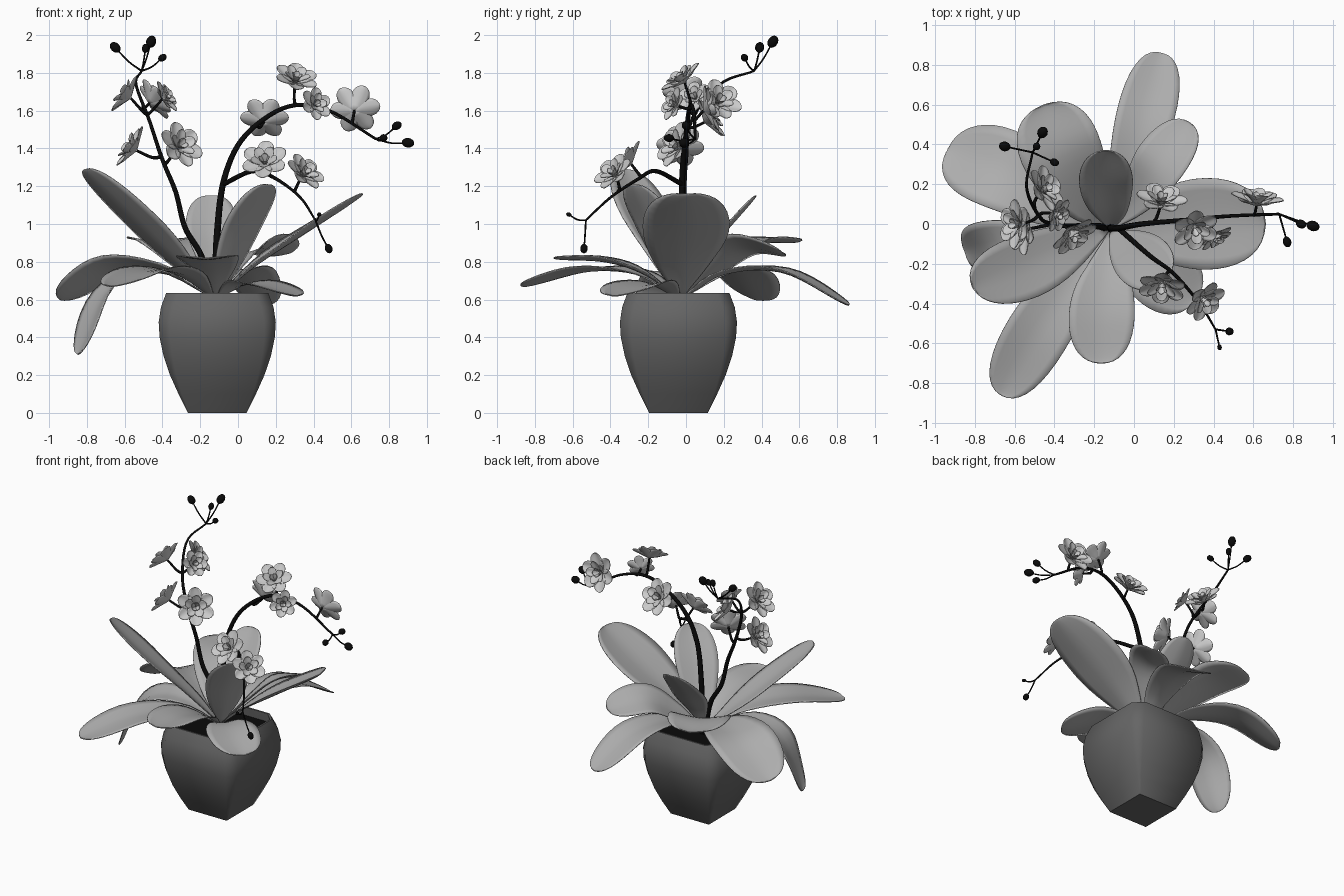
import bpy, bmesh, math
from mathutils import Vector as V

if "Cube" in bpy.data.objects:
    bpy.data.objects.remove(bpy.data.objects["Cube"])


def material(name, g):
    m = bpy.data.materials.new(name)
    m.diffuse_color = (g, g, g, 1)
    m.use_nodes = True
    m.node_tree.nodes["Principled BSDF"].inputs["Base Color"].default_value = m.diffuse_color
    return m


DARK = material("dark_stem", .003)
POT = material("pot_grey", .13)
LEAF = material("leaf_grey", .42)
PETAL = material("petal_grey", .72)


def finish(name, bm, smooth=True, thick=0, mat=None):
    bmesh.ops.recalc_face_normals(bm, faces=bm.faces[:])
    me = bpy.data.meshes.new(name)
    bm.to_mesh(me)
    bm.free()
    for p in me.polygons:
        p.use_smooth = smooth
    ob = bpy.data.objects.new(name, me)
    bpy.context.collection.objects.link(ob)
    if mat:
        me.materials.clear()
        me.materials.append(mat)
    if thick:
        m = ob.modifiers.new("thickness", "SOLIDIFY")
        m.thickness = thick
        m.offset = 0
    return ob


def spline(pts, t):
    """Catmull-Rom point at t in 0..1"""
    p = [V(q) for q in pts]
    p = [2 * p[0] - p[1]] + p + [2 * p[-1] - p[-2]]
    n = len(pts) - 1
    i = min(int(t * n), n - 1)
    u = t * n - i
    a, b, c, d = p[i:i + 4]
    return 0.5 * (2 * b + (c - a) * u + (2 * a - 5 * b + 4 * c - d) * u * u + (3 * b - a - 3 * c + d) * u ** 3)


def blade(bm, pts, width, up, power=1.1, fold=0.15, nu=18, nv=8, blunt=.44):
    """Rounded leaf or petal swept along a centre line"""
    peak = power / (power + blunt)
    top = peak ** power * (1 - peak) ** blunt
    rows = []
    for i in range(nu + 1):
        t = 0.02 + 0.9799 * math.sin(math.pi / 2 * i / nu)
        p = spline(pts, t)
        tan = (spline(pts, min(t + .01, 1)) - spline(pts, t - .01)).normalized()
        side = tan.cross(V(up)).normalized()
        nor = side.cross(tan)
        w = width / 2 * t ** power * (1 - t) ** blunt / top
        rows.append([bm.verts.new(p + side * w * s + nor * w * fold * (abs(s) ** 1.4 - 0.4))
                     for s in [2 * j / nv - 1 for j in range(nv + 1)]])
    for a, b in zip(rows, rows[1:]):
        for j in range(nv):
            bm.faces.new((a[j], a[j + 1], b[j + 1], b[j]))


def tube(name, pts, r0, r1, n=24):
    cu = bpy.data.curves.new(name, "CURVE")
    cu.dimensions = "3D"
    cu.bevel_depth = 1
    cu.bevel_resolution = 2
    cu.use_fill_caps = True
    s = cu.splines.new("POLY")
    s.points.add(n)
    for i, q in enumerate(s.points):
        q.co = (*spline(pts, i / n), 1)
        q.radius = r0 + (r1 - r0) * i / n
    ob = bpy.data.objects.new(name, cu)
    bpy.context.collection.objects.link(ob)
    me = bpy.data.meshes.new_from_object(ob.evaluated_get(bpy.context.evaluated_depsgraph_get()))
    bpy.data.objects.remove(ob)
    bm = bmesh.new()
    bm.from_mesh(me)
    bpy.data.meshes.remove(me)
    return finish(name, bm, mat=DARK)


# Pot: square foot, corners chamfer progressively towards the rim
def ring(bm, z, h, c):
    k = h - c
    xy = [(h, -k), (h, k), (k, h), (-k, h), (-h, k), (-h, -k), (-k, -h), (k, -h)]
    return [bm.verts.new((x - 0.11, y - 0.04, z)) for x, y in xy]


bm = bmesh.new()
prof = [(0, .155, .003), (.1, .205, .017), (.2, .25, .033), (.3, .284, .047), (.4, .305, .056),
        (.48, .31, .061), (.56, .298, .064), (.635, .27, .066), (.635, .258, .062), (.57, .26, .06)]
rings = [ring(bm, *p) for p in prof]
for a, b in zip(rings, rings[1:]):
    for i in range(8):
        bm.faces.new((a[i], a[(i + 1) % 8], b[(i + 1) % 8], b[i]))
bm.faces.new(rings[0])
pot = finish("pot", bm, mat=POT)
bm2 = bmesh.new()
bm2.faces.new(ring(bm2, .575, .26, .06))
finish("soil", bm2, False, mat=DARK)
bpy.context.view_layer.objects.active = pot
pot.select_set(True)
bpy.ops.object.shade_smooth_by_angle(angle=math.radians(50))

# Leaves: centre line after the shared base, width, roll given as an up vector
UP = (0, 0, 1)
leaves = [
    ([(-.04, .2, .74), (.05, .52, .75), (.14, .86, .57)], .29, UP),
    ([(.0, .12, .76), (.12, .29, .88), (.28, .51, .85)], .28, (-.3, .25, 1)),
    ([(-.23, .12, .76), (-.36, .35, .9), (-.45, .6, .91)], .41, UP),
    ([(-.35, .1, .75), (-.64, .26, .77), (-.94, .37, .6)], .42, (-.15, .3, 1)),
    ([(-.42, -.09, .75), (-.69, -.12, .66), (-.85, -.14, .31)], .29, (0, -.1, 1)),
    ([(-.3, -.1, .79), (-.53, -.21, 1.02), (-.81, -.32, 1.29)], .33, (0, .15, 1)),
    ([(-.26, -.22, .73), (-.46, -.51, .76), (-.67, -.86, .67)], .32, UP),
    ([(-.13, -.22, .74), (-.16, -.43, .81), (-.17, -.70, .82)], .33, UP),
    ([(.0, -.13, .68), (.12, -.24, .68), (.31, -.38, .62)], .35, UP),
    ([(.08, -.02, .78), (.33, 0, .95), (.66, 0, 1.16)], .46, UP),
    ([(-.12, .06, .78), (-.14, .2, .96), (-.14, .37, 1.15)], .27, UP),
    ([(-.05, -.10, .78), (.04, -.18, 1.0), (.16, -.28, 1.21)], .29, (.05, 0, 1)),
]
for i, (pts, w, up) in enumerate(leaves):
    bm = bmesh.new()
    blade(bm, [(-.12, -.03, .6)] + pts, w, up)
    finish(f"leaf_{i + 1}", bm, thick=.006, mat=LEAF)

# Flower stems
stems = {
    "left_stem": ([(-.14, -.02, .58), (-.19, -.01, .82), (-.28, -.01, .98), (-.33, -.01, 1.17), (-.4, 0, 1.34),
                   (-.47, .03, 1.55), (-.54, .18, 1.74), (-.51, .36, 1.81)], .018, .006),
    "right_stem": ([(-.12, -.02, .58), (-.11, -.02, .95), (-.07, -.02, 1.25), (.04, 0, 1.47), (.26, .02, 1.62),
                    (.48, .04, 1.6), (.73, .05, 1.45)], .02, .007),
    "side_stem": ([(-.08, -.02, 1.21), (.08, -.16, 1.28), (.2, -.25, 1.24), (.33, -.4, 1.14),
                   (.41, -.53, 1.02)], .014, .005),
}
samples = {}
for name, (pts, r0, r1) in stems.items():
    tube(name, pts, r0, r1, 40)
    samples[name] = [spline(pts, i / 60) for i in range(61)]

# Buds on thin stalks at the stem tips: position, radius
buds = {
    "left_stem": [((-.65, .39, 1.935), .026), ((-.46, .46, 1.965), .028), ((-.40, .31, 1.88), .02),
                  ((-.49, .39, 1.93), .02)],
    "right_stem": [((.9, -.01, 1.43), .027), ((.84, 0, 1.52), .023), ((.77, -.09, 1.455), .022)],
    "side_stem": [((.48, -.54, .87), .021), ((.43, -.62, 1.05), .012)],
}
for name, items in buds.items():
    for i, (pos, r) in enumerate(items):
        a, b = samples[name][-1], V(pos)
        tube(f"{name}_bud_stalk_{i + 1}", [a, (a + b) / 2 + V((0, 0, -.012)), b], .005, .004, 8)
        bm = bmesh.new()
        bmesh.ops.create_uvsphere(bm, u_segments=12, v_segments=8, radius=r)
        bmesh.ops.scale(bm, vec=(.95, .95, 1.25), verts=bm.verts)
        rot = (b - a).to_track_quat("Z", "Y").to_matrix()
        bmesh.ops.rotate(bm, matrix=rot, verts=bm.verts)
        bmesh.ops.translate(bm, vec=b, verts=bm.verts)
        finish(f"{name}_bud_{i + 1}", bm, mat=DARK)

# Flowers: stem, centre, facing direction, radius
flowers = [
    ("left_stem", (-.57, -.03, 1.41), (-.8, -.1, .5), .14),
    ("left_stem", (-.30, -.06, 1.42), (.5, -.7, .4), .14),
    ("left_stem", (-.60, 0, 1.69), (-.75, .05, .55), .135),
    ("left_stem", (-.44, .18, 1.66), (.6, .3, .45), .135),
    ("left_stem", (-.37, .04, 1.68), (.7, -.3, .45), .1),
    ("right_stem", (.14, .13, 1.56), (.1, .75, .5), .14),
    ("right_stem", (.31, -.03, 1.78), (.2, -.5, .7), .13),
    ("right_stem", (.42, -.08, 1.64), (.5, -.75, .3), .1),
    ("right_stem", (.62, .13, 1.61), (.1, .9, .25), .145),
    ("side_stem", (.14, -.32, 1.34), (-.1, -.7, .55), .135),
    ("side_stem", (.36, -.39, 1.28), (.5, -.5, .55), .125),
]
# Rings of petals: count, length factor, reach, lift, width factor
whorls = [(6, 1.0, .92, .32, .66), (5, .72, .75, .7, .6), (4, .45, .45, 1.0, .6)]
for i, (stem, pos, face, R) in enumerate(flowers):
    c, n = V(pos), V(face).normalized()
    c = c - n * .04
    u = n.orthogonal().normalized()
    v = n.cross(u)
    bm = bmesh.new()
    for k, (count, length, reach, lift, wide) in enumerate(whorls):
        for j in range(count):
            a = 2 * math.pi * j / count + .5 * k + i
            d = u * math.cos(a) + v * math.sin(a)
            L = R * length
            line = [c, c + d * L * reach * .5 + n * L * lift * .6, c + d * L * reach + n * L * lift]
            blade(bm, line, L * wide, n, .7, .3, 8, 6, .5)
    finish(f"flower_{i + 1}", bm, thick=.003, mat=PETAL)
    # Stalk from the back of the flower to the stem a little below it
    a = min(samples[stem], key=lambda q: (q - c + V((0, 0, .06)) + n * .03).length)
    tube(f"flower_stalk_{i + 1}", [a, (a + c) / 2 - n * .02 - V((0, 0, .01)), c], .01, .007, 8)
